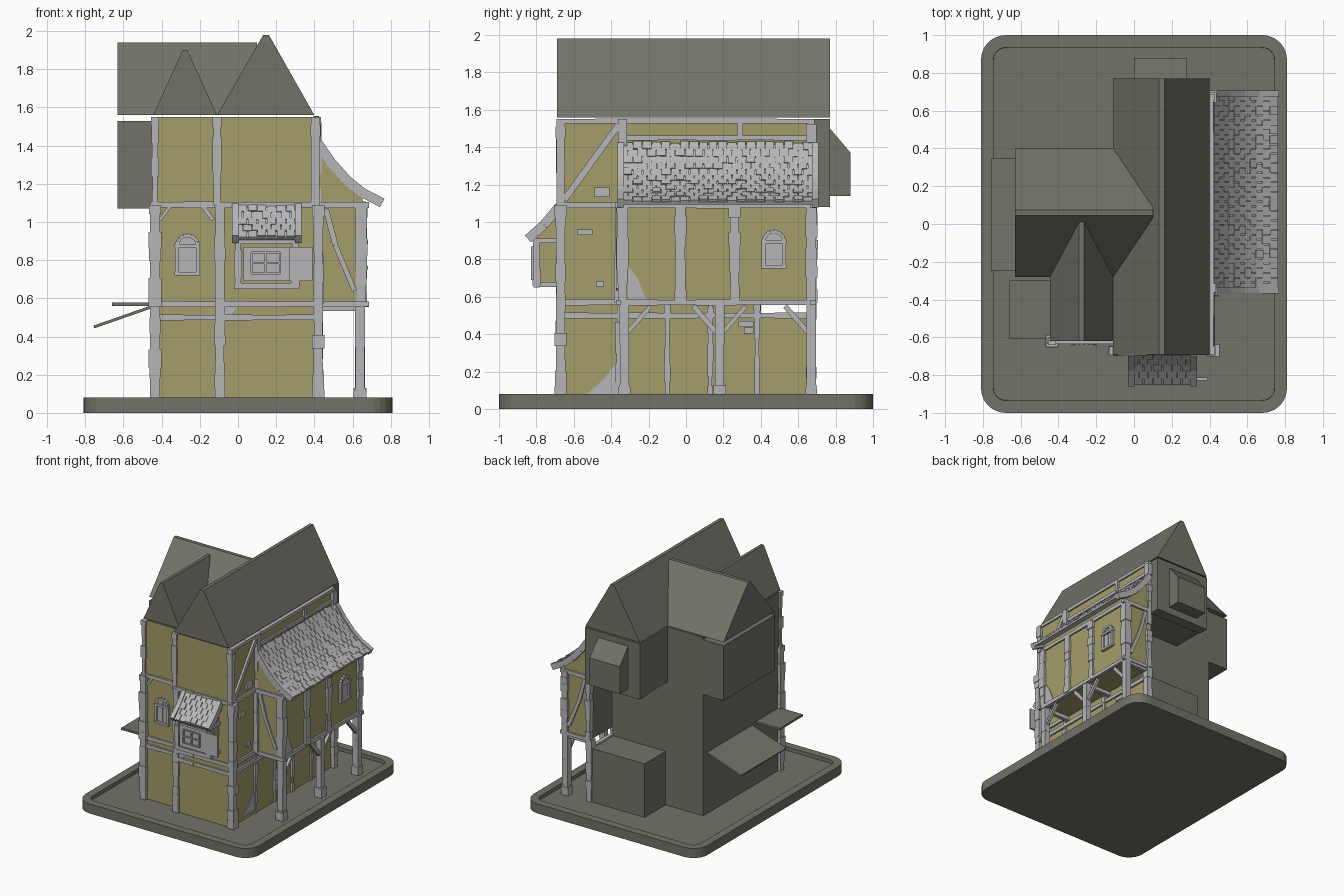
import bpy, bmesh, math, random
from mathutils import Vector, Matrix

random.seed(4)
cube = bpy.data.objects.get("Cube")
if cube:
    bpy.data.objects.remove(cube)


def material(name, *rgb):
    mat = bpy.data.materials.new(name)
    mat.use_nodes = True
    mat.diffuse_color = (*rgb, 1)
    shader = next(n for n in mat.node_tree.nodes if n.type == "BSDF_PRINCIPLED")
    shader.inputs["Base Color"].default_value = (*rgb, 1)
    return mat


SLATE = material("slate_grey", .17, .17, .14)
PLASTER = material("ochre_plaster", .37, .34, .14)
TIMBER = material("pale_timber", .47, .47, .48)

X, Y, Z = Vector((1, 0, 0)), Vector((0, 1, 0)), Vector((0, 0, 1))
parts = {}


def part(name, mat):
    """Mesh under construction for one named part."""
    if name not in parts:
        parts[name] = (bmesh.new(), mat)
    return parts[name][0]


def box(name, mat, xs, ys, zs):
    size = Matrix.Diagonal((xs[1] - xs[0], ys[1] - ys[0], zs[1] - zs[0], 1))
    mid = Vector((sum(xs), sum(ys), sum(zs))) / 2
    bmesh.ops.create_cube(part(name, mat), size=1, matrix=Matrix.Translation(mid) @ size)


def slab(name, mat, p, q, side, width, thick):
    """Board from p to q, with its width along the side vector."""
    p, q = Vector(p), Vector(q)
    run = q - p
    axis = run.normalized()
    normal = axis.cross(side).normalized()
    across = normal.cross(axis)
    m = Matrix((across * width, normal * thick, run)).transposed().to_4x4()
    bmesh.ops.create_cube(part(name, mat), size=1, matrix=Matrix.Translation((p + q) / 2) @ m)


def prism(name, mat, outline, along):
    """Flat outline extruded along a vector."""
    bm = part(name, mat)
    near = [bm.verts.new(Vector(p)) for p in outline]
    far = [bm.verts.new(Vector(p) + along) for p in outline]
    faces = [bm.faces.new(near), bm.faces.new(far[::-1])]
    for i in range(len(near)):
        j = (i + 1) % len(near)
        faces.append(bm.faces.new((near[j], near[i], far[i], far[j])))
    bmesh.ops.recalc_face_normals(bm, faces=faces)


def post(name, x, y, bottom, top, width=.05):
    """Rough post of stacked blocks with uneven sizes."""
    z = bottom
    while z < top - .01:
        end = min(top, z + random.uniform(.05, .1))
        r = width / 2 + random.uniform(-.005, .005)
        box(name, TIMBER, (x - r, x + r), (y - r, y + r), (z, end))
        z = end


def beam(name, p, q, width=.03):
    """Square timber in pieces of slightly varying thickness."""
    p, q = Vector(p), Vector(q)
    side = Z if abs((q - p).normalized().z) < .1 else (X if abs((q - p).x) < .001 else Y)
    count = max(1, round((q - p).length / .2))
    for i in range(count):
        w = width + random.uniform(-.003, .003)
        slab(name, TIMBER, p.lerp(q, i / count), p.lerp(q, (i + 1) / count), side, w, w)


def tile_roof(name, profile, along, length, cols, rows):
    """Tiled lean-to: profile points from top to eave, centred on its length."""
    pts = [Vector(p) for p in profile]

    def at(t):
        t = min(t, .999) * (len(pts) - 1)
        return pts[int(t)].lerp(pts[int(t) + 1], t % 1)

    for a, b in zip(pts, pts[1:]):
        slab(name + "_deck", TIMBER, a, b, along, length, .015)
        for s in (-1, 1):
            end = along * s * (length / 2 - .015)
            slab(name + "_edge", TIMBER, a + end, b + end, along, .035, .05)
    step = (length - .06) / cols
    for r in range(rows):
        a, b = at(r / rows), at((r + 1) / rows)
        drop = (b - a) * .12
        for c in range(cols + r % 2):
            spot = (c + .5 - r % 2 / 2) * step - length / 2 + .03
            spot = max(step / 2 - length / 2, min(length / 2 - step / 2, spot))
            lift = Z * random.uniform(.009, .02)
            slab(name + "_tiles", TIMBER, a + along * spot + lift, b + drop + along * spot + lift,
                 along, step * random.uniform(.85, .97), .012)


def arched_window(name, base, across, out, half, height):
    """Arched opening: backing plate, raised surround, bars and sill."""
    base = Vector(base)
    arc = [math.pi * i / 8 for i in range(9)]
    rim = [base + across * half] + [
        base + across * half * math.cos(a) + Z * (height - half + half * math.sin(a)) for a in arc
    ] + [base - across * half]
    prism(name + "_pane", TIMBER, rim, out * .008)
    for a, b in zip(rim, rim[1:]):
        slab(name + "_surround", TIMBER, a, b, out, .04, .02)
    slab(name + "_bar", TIMBER, base, base + Z * height, out, .024, .01)
    for level in (base, base + Z * (height - half)):
        slab(name + "_sill", TIMBER, level - across * (half + .012), level + across * (half + .012),
             out, .05, .018)


# main levels and wall planes
FLOOR, JETTY, MID, EAVE = .05, .57, 1.09, 1.55
LEFT, CORE, RIGHT, PORCH = -.44, -.11, .41, .655
FRONT, WING, HALL, BACK = -.68, -.62, .4, .68
PF = -.36

# base plate with rounded corners and sunken floor
bm = part("base", SLATE)
bmesh.ops.create_cube(bm, size=1, matrix=Matrix.Translation((0, 0, .04)) @ Matrix.Diagonal((1.62, 2, .08, 1)))
uprights = [e for e in bm.edges if abs(e.verts[0].co.z - e.verts[1].co.z) > .01]
bmesh.ops.bevel(bm, geom=uprights, offset=.13, segments=6, profile=.5, affect='EDGES')
bm.normal_update()
top = max(bm.faces, key=lambda f: f.calc_center_median().z)
bmesh.ops.inset_region(bm, faces=[top], thickness=.066, depth=0)
bmesh.ops.inset_region(bm, faces=[top], thickness=.001, depth=-.03)

# house walls
box("main_wall", SLATE, (CORE, RIGHT), (FRONT, HALL), (FLOOR, EAVE))
box("lower_back_wall", SLATE, (-.09, RIGHT), (HALL, BACK), (FLOOR, .5))
box("upper_back_wall", SLATE, (CORE, RIGHT), (HALL, BACK), (MID, EAVE))
box("left_wall", SLATE, (LEFT, CORE), (WING, HALL), (FLOOR, EAVE))
box("porch_wall", SLATE, (RIGHT, PORCH), (PF, BACK), (JETTY, MID))
box("back_overhang", SLATE, (CORE, .4), (BACK, .77), (MID - .01, EAVE))
box("left_overhang", SLATE, (-.63, LEFT), (-.28, HALL), (MID - .02, EAVE - .02))
prism("back_oriel", SLATE, [(0, .77, 1.14), (0, .88, 1.14), (0, .88, 1.37), (0, .77, 1.5)], X * .28)

# roofs
prism("main_roof", SLATE, [(-.11, -.69, 1.56), (.4, -.69, 1.56), (.162, -.69, 1.98), (.132, -.69, 1.98)], Y * 1.46)
prism("front_left_roof", SLATE, [(-.445, WING, 1.56), (CORE, WING, 1.56), (-.265, WING, 1.9), (-.29, WING, 1.9)], Y * .66)
prism("left_roof", SLATE, [(-.63, -.28, 1.56), (-.63, HALL, 1.56), (-.63, .075, 1.94), (-.63, .045, 1.94)], X * .73)

# left side awnings
box("flat_awning", SLATE, (-.66, LEFT), (-.61, -.3), (.56, .577))
slab("sloped_awning", SLATE, (-.755, .05, .45), (LEFT, .05, .56), Y, .6, .015)

# corner and wall posts
post("left_corner_post", -.435, WING, FLOOR, MID, .06)
post("left_corner_post", -.435, WING, MID, EAVE, .035)
post("middle_post", -.095, FRONT + .01, FLOOR, MID, .055)
post("middle_post", CORE, FRONT + .01, MID, EAVE, .04)
post("right_corner_post", .42, FRONT + .01, FLOOR, MID, .055)
post("right_corner_post", .405, FRONT + .01, MID, EAVE, .045)
post("back_corner_post", .42, BACK - .01, FLOOR, JETTY, .05)
for y in (PF + .02, BACK - .01):
    post("upper_wall_posts", RIGHT, y, MID, EAVE, .045)
for y in (PF, -.1, .13, .38):
    post("lower_wall_posts", RIGHT, y, FLOOR, JETTY, .03)

# floor beams
for z in (.5, JETTY, MID):
    beam("front_beams", (LEFT - .02, WING, z), (CORE, WING, z))
    beam("front_beams", (CORE, FRONT, z), (RIGHT + .02, FRONT, z))
    beam("side_beams", (RIGHT, FRONT, z), (RIGHT, PF, z))
beam("lower_side_beam", (RIGHT, PF, .5), (RIGHT, BACK, .5))
beam("eave_beam", (RIGHT, FRONT, 1.54), (RIGHT, BACK, 1.54), .025)
beam("upper_rail", (RIGHT, PF, 1.45), (RIGHT, BACK, 1.45), .025)
beam("upper_stud", (RIGHT, .29, 1.45), (RIGHT, .29, 1.54))
beam("upper_brace", (RIGHT, -.65, 1.12), (RIGHT, PF, 1.52), .035)
for x, s in ((-.41, 1), (-.13, -1)):
    beam("knee_braces", (x, WING, 1.01), (x + s * .06, WING, MID), .02)

# porch frame on free columns
for y in (PF + .03, .18, BACK - .01):
    post("porch_columns", .64, y, FLOOR, .13, .065)
    beam("porch_columns", (.64, y, .12), (.64, y, JETTY), .05)
    for s in (-1, 1):
        if PF < y + s * .16 < BACK:
            beam("porch_braces", (.64, y, .39), (.64, y + s * .14, .55), .025)
    beam("porch_joists", (RIGHT, y, .55), (PORCH, y, .55))
for y in (PF + .02, -.03, .26, BACK - .01):
    post("porch_posts", PORCH - .01, y, JETTY, MID, .055)
for z in (JETTY, MID):
    beam("porch_beams", (PORCH, PF, z), (PORCH, BACK, z))
    for y in (PF, BACK):
        beam("porch_beams", (RIGHT, y, z), (PORCH + .03, y, z))
for y in (PF, BACK):
    post("porch_wall_posts", .425, y, JETTY, MID, .04)
    bend = [(.46, y, 1.07), (.51, y, .88), (.61, y, .64)]
    for a, b in zip(bend, bend[1:]):
        beam("porch_curved_brace", a, b, .028)

# porch roof with plaster gable ends
slope = [(.42, 1.41), (.49, 1.31), (.57, 1.22), (.65, 1.155), (.755, 1.1)]
prism("porch_gable", PLASTER, [(x, PF, z) for x, z in slope[:-1]] + [(PORCH, PF, MID), (RIGHT, PF, MID)], Y * (BACK - PF))
mid_y = (BACK + PF) / 2 + .01
tile_roof("porch_roof", [(x, mid_y, z) for x, z in slope], Y, 1.07, 20, 11)

# front bay with tiled hood
bay = -.8
box("bay_box", PLASTER, (0, .3), (bay, FRONT), (.66, .92))
prism("bay_gable", PLASTER, [(0, FRONT, .92), (0, bay, .92), (0, FRONT, 1.05)], X * .3)
tile_roof("bay_roof", [(.15, FRONT, 1.08), (.15, -.76, .985), (.15, -.845, .91)], X, .36, 6, 5)
for x in (0, .3):
    post("bay_posts", x, bay, .66, .91, .035)
for z in (.665, .9):
    beam("bay_rails", (-.02, bay, z), (.32, bay, z))
    for x in (0, .3):
        beam("bay_rails", (x, bay, z), (x, FRONT, z), .025)
box("bay_panel", TIMBER, (.03, .27), (bay - .02, bay), (.69, .87))
box("bay_shutter", TIMBER, (.27, .39), (bay - .028, bay - .012), (.69, .87))
for z in (.73, .785, .84):
    box("bay_window_bars", TIMBER, (.07, .22), (bay - .03, bay), (z - .005, z + .005))
for x in (.07, .145, .22):
    box("bay_window_bars", TIMBER, (x - .005, x + .005), (bay - .03, bay), (.73, .84))

# arched windows
arched_window("front_window", (-.265, WING, .73), X, -Y, .055, .2)
arched_window("porch_window", (PORCH, .47, .76), Y, X, .055, .19)

# loose stones and bare patches
for y, z, w, h in ((-.45, 1.16, .08, .05), (-.54, .945, .08, .03), (-.46, .67, .045, .03), (.32, .455, .08, .03), (.335, .42, .05, .03)):
    box("wall_stones", TIMBER, (RIGHT, RIGHT + .015), (y - w / 2, y + w / 2), (z - h / 2, z + h / 2))
prism("bare_patches", TIMBER, [(PORCH, -.31, .58), (PORCH, -.21, .58), (PORCH, -.26, .7), (PORCH, -.31, .77)], X * .006)
prism("bare_patches", TIMBER, [(RIGHT, -.53, .08), (RIGHT, -.37, .08), (RIGHT, -.37, .25), (RIGHT, -.44, .16)], X * .006)
prism("bare_patches", TIMBER, [(CORE, FRONT, .51), (-.04, FRONT, .51), (0, FRONT, .56), (CORE, FRONT, .56)], Y * -.006)

# plastered sides of each wall block, as directions
plastered = {"main_wall": (-Y, X), "lower_back_wall": (X,), "upper_back_wall": (X,),
             "left_wall": (-Y,), "porch_wall": (-Y, X, Y, -Z)}
for name, (bm, mat) in parts.items():
    mesh = bpy.data.meshes.new(name)
    mesh.materials.append(mat)
    if name in plastered:
        mesh.materials.append(PLASTER)
    bmesh.ops.recalc_face_normals(bm, faces=bm.faces)
    for f in bm.faces:
        f.material_index = int(any(f.normal.dot(d) > .9 for d in plastered.get(name, ())))
    bm.to_mesh(mesh)
    bm.free()
    bpy.context.collection.objects.link(bpy.data.objects.new(name, mesh))
